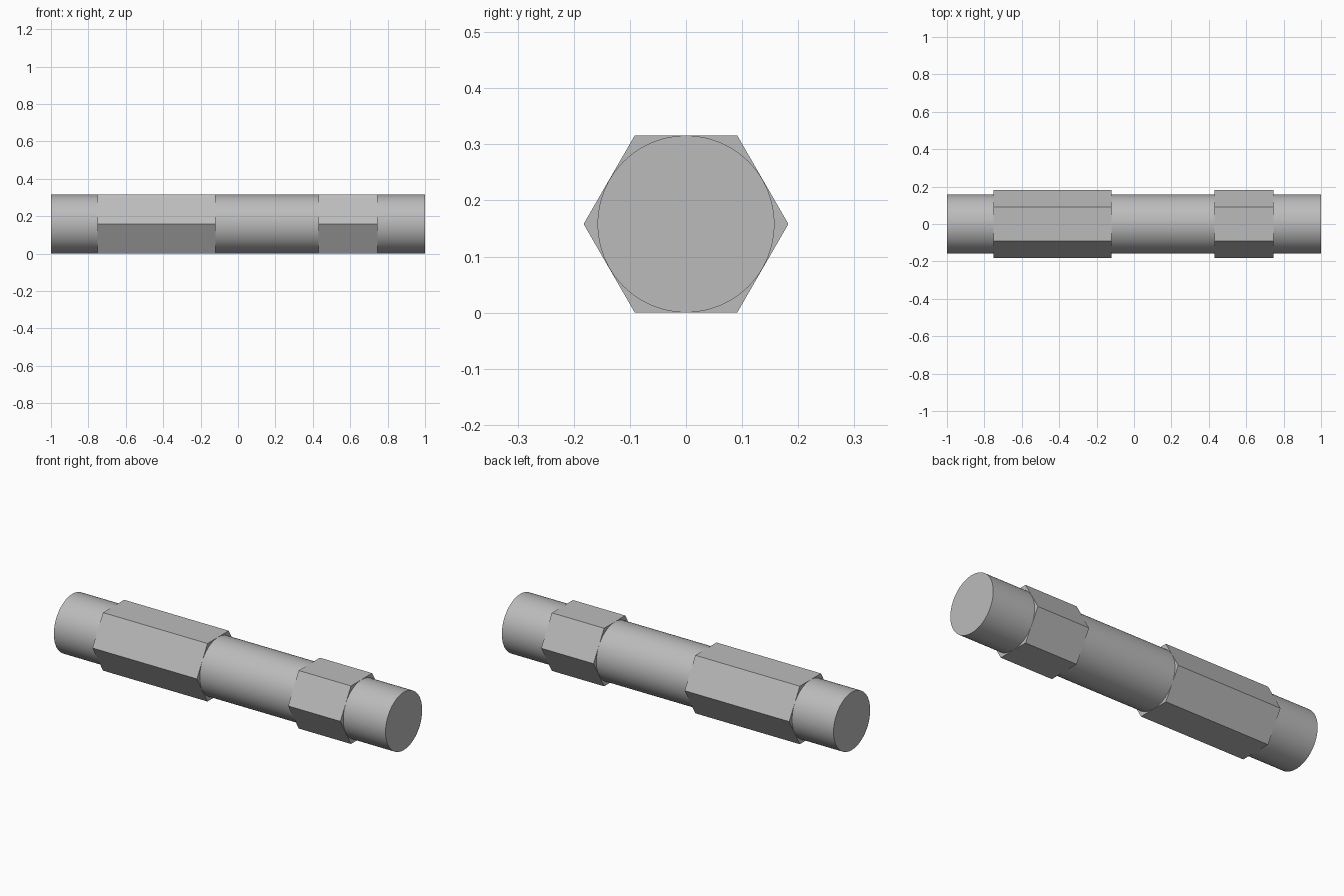
import bpy, bmesh, math
from mathutils import Matrix

cube = bpy.data.objects.get("Cube")
if cube:
    bpy.data.objects.remove(cube, do_unlink=True)

APOTHEM = 0.158
steel = bpy.data.materials.new("grey_steel")
steel.use_nodes = True
GREY = (0.5, 0.5, 0.5, 1)
steel.diffuse_color = GREY
steel.node_tree.nodes["Principled BSDF"].inputs["Base Color"].default_value = GREY


def bar(name, x0, x1, sides, radius):
    """Prism lying along x, with a corner pointing to +y."""
    bm = bmesh.new()
    rings = [[bm.verts.new((x, radius * math.cos(math.tau * i / sides),
                            APOTHEM + radius * math.sin(math.tau * i / sides)))
              for i in range(sides)] for x in (x0, x1)]
    bm.faces.new(rings[0])
    bm.faces.new(rings[1])
    for i in range(sides):
        j = (i + 1) % sides
        bm.faces.new((rings[0][i], rings[0][j], rings[1][j], rings[1][i]))
    bmesh.ops.recalc_face_normals(bm, faces=bm.faces)
    mesh = bpy.data.meshes.new(name)
    bm.to_mesh(mesh)
    bm.free()
    mesh.materials.append(steel)
    obj = bpy.data.objects.new(name, mesh)
    bpy.context.collection.objects.link(obj)
    return obj


# Round shaft, a hair inside the flats of the collars
shaft = bar("round_shaft", -1, 1, 96, APOTHEM - 0.0004)
bpy.context.view_layer.objects.active = shaft
shaft.select_set(True)
bpy.ops.object.shade_smooth_by_angle(angle=math.radians(30))

# Hexagonal collars
hex_radius = APOTHEM / math.cos(math.pi / 6)
bar("long_hex_collar", -0.75, -0.12, 6, hex_radius)
bar("short_hex_collar", 0.43, 0.745, 6, hex_radius)
